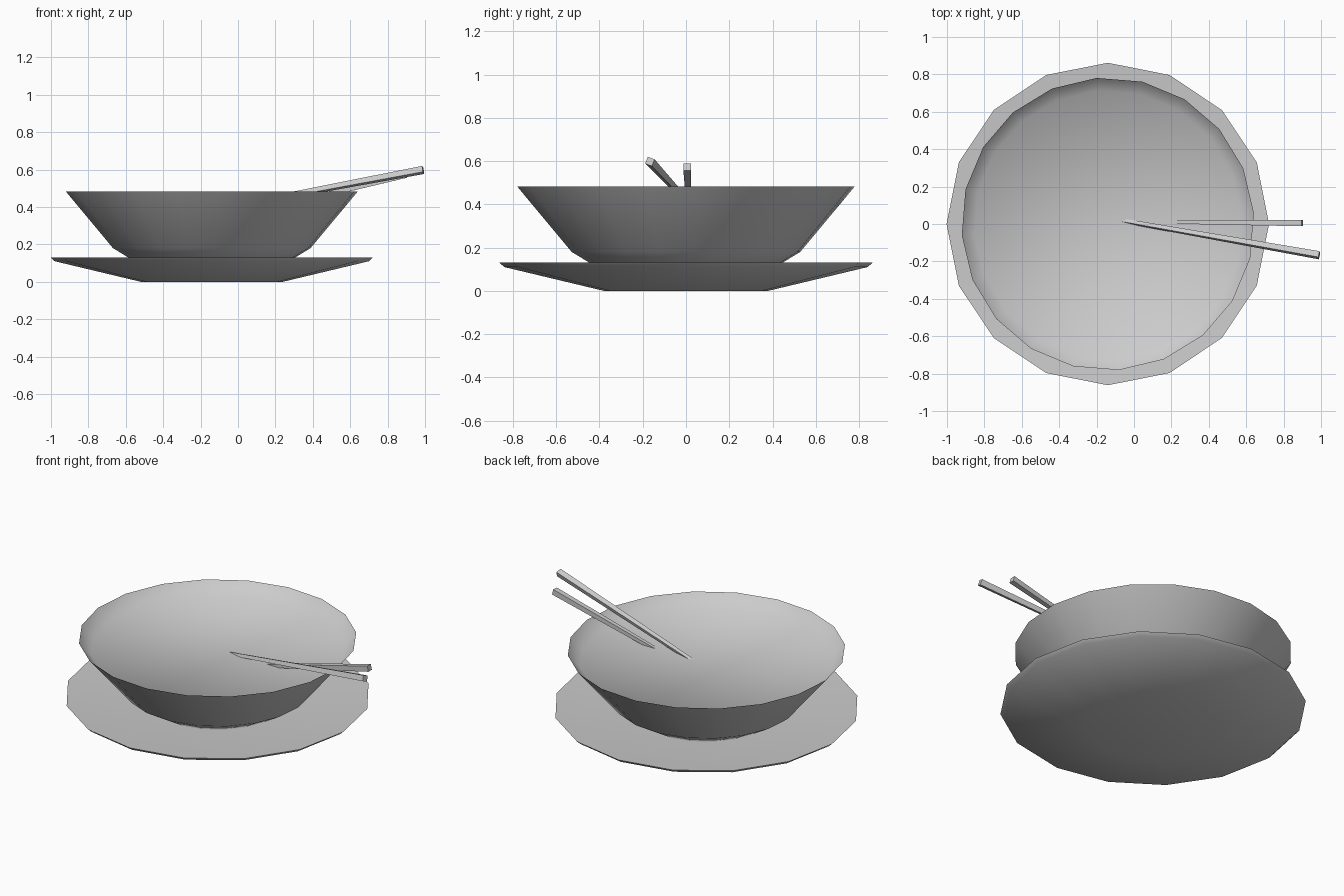
import bpy, bmesh, math
from mathutils import Vector

cube = bpy.data.objects.get("Cube")
if cube:
    bpy.data.objects.remove(cube)

grey = bpy.data.materials.new("light_grey")
grey.use_nodes = True
colour = (0.6, 0.6, 0.6, 1)
grey.diffuse_color = colour
grey.node_tree.nodes["Principled BSDF"].inputs["Base Color"].default_value = colour


def add_object(name, bm, angle):
    bmesh.ops.recalc_face_normals(bm, faces=bm.faces)
    mesh = bpy.data.meshes.new(name)
    bm.to_mesh(mesh)
    bm.free()
    mesh.materials.append(grey)
    obj = bpy.data.objects.new(name, mesh)
    bpy.context.collection.objects.link(obj)
    bpy.ops.object.select_all(action='DESELECT')
    obj.select_set(True)
    bpy.context.view_layer.objects.active = obj
    bpy.ops.object.shade_smooth_by_angle(angle=math.radians(angle))
    return obj


def bridge(bm, loops):
    """Join rings of vertices and cap both ends."""
    for a, b in zip(loops, loops[1:]):
        n = len(a)
        for i in range(n):
            j = (i + 1) % n
            bm.faces.new((a[i], a[j], b[j], b[i]))
    bm.faces.new(loops[0][::-1])
    bm.faces.new(loops[-1])


def lathe(name, profile, sides, turn, angle):
    bm = bmesh.new()
    loops = []
    for r, z in profile:
        angles = [math.radians(turn) + math.tau * i / sides for i in range(sides)]
        loops.append([bm.verts.new((-0.14 + r * math.cos(t), r * math.sin(t), z))
                      for t in angles])
    bridge(bm, loops)
    return add_object(name, bm, angle)


def stick(name, tip, end, tip_half, end_half, roll):
    """Square tapered bar from tip to end, rolled about its length."""
    bm = bmesh.new()
    tip, end = Vector(tip), Vector(end)
    along = (end - tip).normalized()
    side = along.cross(Vector((0, 0, 1))).normalized()
    up = side.cross(along)
    loops = []
    for centre, half in ((tip, tip_half), (end, end_half)):
        ring = []
        for k in range(4):
            t = math.radians(45 + 90 * k + roll)
            offset = side * math.cos(t) + up * math.sin(t)
            ring.append(bm.verts.new(centre + offset * half * math.sqrt(2)))
        loops.append(ring)
    bridge(bm, loops)
    return add_object(name, bm, 30)


# Shallow saucer with a thin sloped rim
lathe("saucer", [(0.38, 0), (0.84, 0.11), (0.862, 0.13), (0.40, 0.095)], 16, 0, 60)

# Bowl, filled close to the rim
lathe("bowl", [(0.39, 0.095), (0.53, 0.18), (0.783, 0.483), (0.715, 0.41)], 20, 4.4, 65)

# Pair of chopsticks resting in the bowl
stick("front_chopstick", (-0.10, 0.025, 0.392), (0.99, -0.167, 0.598), 0.009, 0.017, 20)
stick("back_chopstick", (0.18, 0.012, 0.395), (0.90, 0.005, 0.573), 0.010, 0.017, 0)
